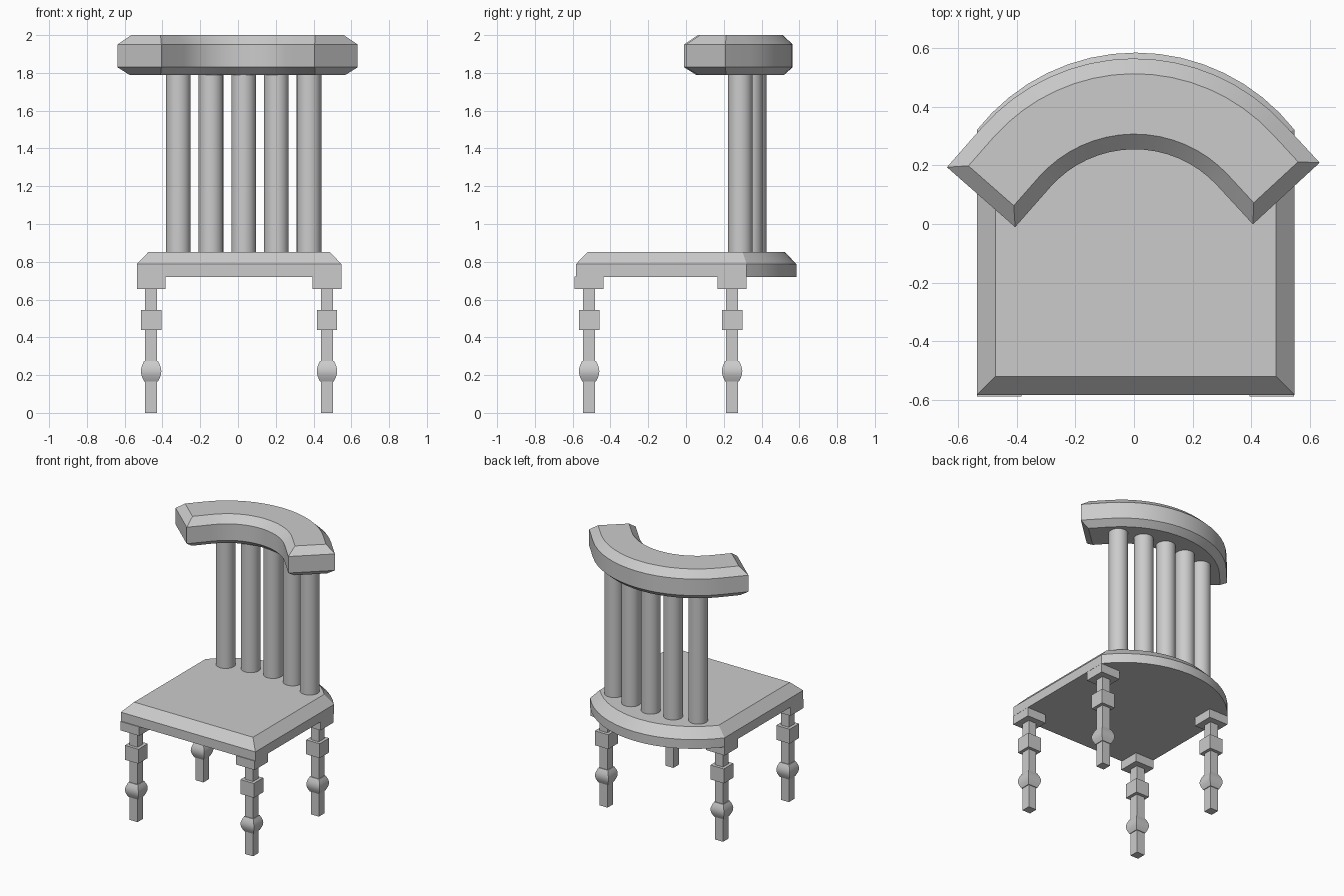
import bpy
import bmesh
from math import sin, cos, asin, sqrt, pi, radians
from mathutils import Matrix

cube = bpy.data.objects.get("Cube")
if cube:
    bpy.data.objects.remove(cube, do_unlink=True)

grey = bpy.data.materials.new("plain grey")
grey.use_nodes = True
grey.diffuse_color = (0.6, 0.6, 0.6, 1)
grey.node_tree.nodes["Principled BSDF"].inputs["Base Color"].default_value = (0.6, 0.6, 0.6, 1)


def finish(name, bm):
    """Turn a bmesh into a grey object, smooth apart from its hard edges."""
    bmesh.ops.recalc_face_normals(bm, faces=bm.faces)
    mesh = bpy.data.meshes.new(name)
    bm.to_mesh(mesh)
    bm.free()
    mesh.materials.append(grey)
    obj = bpy.data.objects.new(name, mesh)
    bpy.context.collection.objects.link(obj)
    bpy.ops.object.select_all(action="DESELECT")
    obj.select_set(True)
    bpy.context.view_layer.objects.active = obj
    bpy.ops.object.shade_smooth_by_angle(angle=radians(30))
    return obj


def loft(name, outline, levels):
    """Stack outline(size) at each (size, z) level, bridge and cap."""
    bm = bmesh.new()
    rings = [[bm.verts.new((x, y, z)) for x, y in outline(s)] for s, z in levels]
    for low, high in zip(rings, rings[1:]):
        n = len(low)
        for i in range(n):
            j = (i + 1) % n
            bm.faces.new((low[i], low[j], high[j], high[i]))
    bm.faces.new(rings[0][::-1])
    bm.faces.new(rings[-1])
    return finish(name, bm)


def arc(radius, centre_y, half_angle, steps=16):
    """Arc around +y, running from +x to -x."""
    angles = [half_angle * (1 - 2 * i / steps) for i in range(steps + 1)]
    return [(radius * sin(a), centre_y + radius * cos(a)) for a in angles]


# Seat: square front, rounded back, bevelled top rim
def seat_outline(inset):
    half, radius = 0.542 - inset, 0.689 - inset
    front = [(-half, -0.583 + inset), (half, -0.583 + inset)]
    return front + arc(radius, -0.104, asin(half / radius))


seat = loft("seat", seat_outline, [(0, 0.72), (0, 0.787), (0.063, 0.853)])
seat.location.x = 0.006


# Top rail: a bent bar with straight ends, chamfered all round
def rail_outline(inset):
    bend, half_width, straight = radians(48), 0.155 - inset, 0.18 - inset
    dx, dy = straight * cos(bend), -straight * sin(bend)

    def side(radius):
        pts = arc(radius, -0.129, bend)
        (ax, ay), (bx, by) = pts[0], pts[-1]
        return [(ax + dx, ay + dy)] + pts + [(bx - dx, by + dy)]

    return side(0.539 + half_width) + side(0.539 - half_width)[::-1]


rail = loft("top_rail", rail_outline,
            [(0.045, 1.79), (0, 1.83), (0, 1.95), (0.052, 2.0)])
rail.rotation_euler.z = 0.012

# Back spindles, set on a shallow curve
for i in range(5):
    x = 0.03 + (i - 2) * 0.173
    y = sqrt(0.987 ** 2 - x * x) - 0.625
    bm = bmesh.new()
    bmesh.ops.create_cone(bm, cap_ends=True, segments=32, radius1=0.065,
                          radius2=0.065, depth=0.98,
                          matrix=Matrix.Translation((x, y, 1.32)))
    finish(f"back_spindle_{i + 1}", bm)


# Legs: square post with a swollen bead, a collar block and a top block
def square(h):
    return [(-h, -h), (h, -h), (h, h), (-h, h)]


post, collar, block = 0.032, 0.054, 0.076
bead = [(0.037 + 0.017 * sin(pi * t / 10), 0.167 + 0.108 * t / 10) for t in range(11)]
leg_levels = ([(post, 0), (post, 0.167)] + bead + [(post, 0.275), (post, 0.44),
              (collar, 0.44), (collar, 0.545), (post, 0.545), (post, 0.657),
              (block, 0.657), (block, 0.722)])
for end, y in (("front", -0.513), ("back", 0.244)):
    for side, x in (("left", 0.471), ("right", -0.46)):
        leg = loft(f"{end}_{side}_leg", square, leg_levels)
        leg.location = (x, y, 0)
